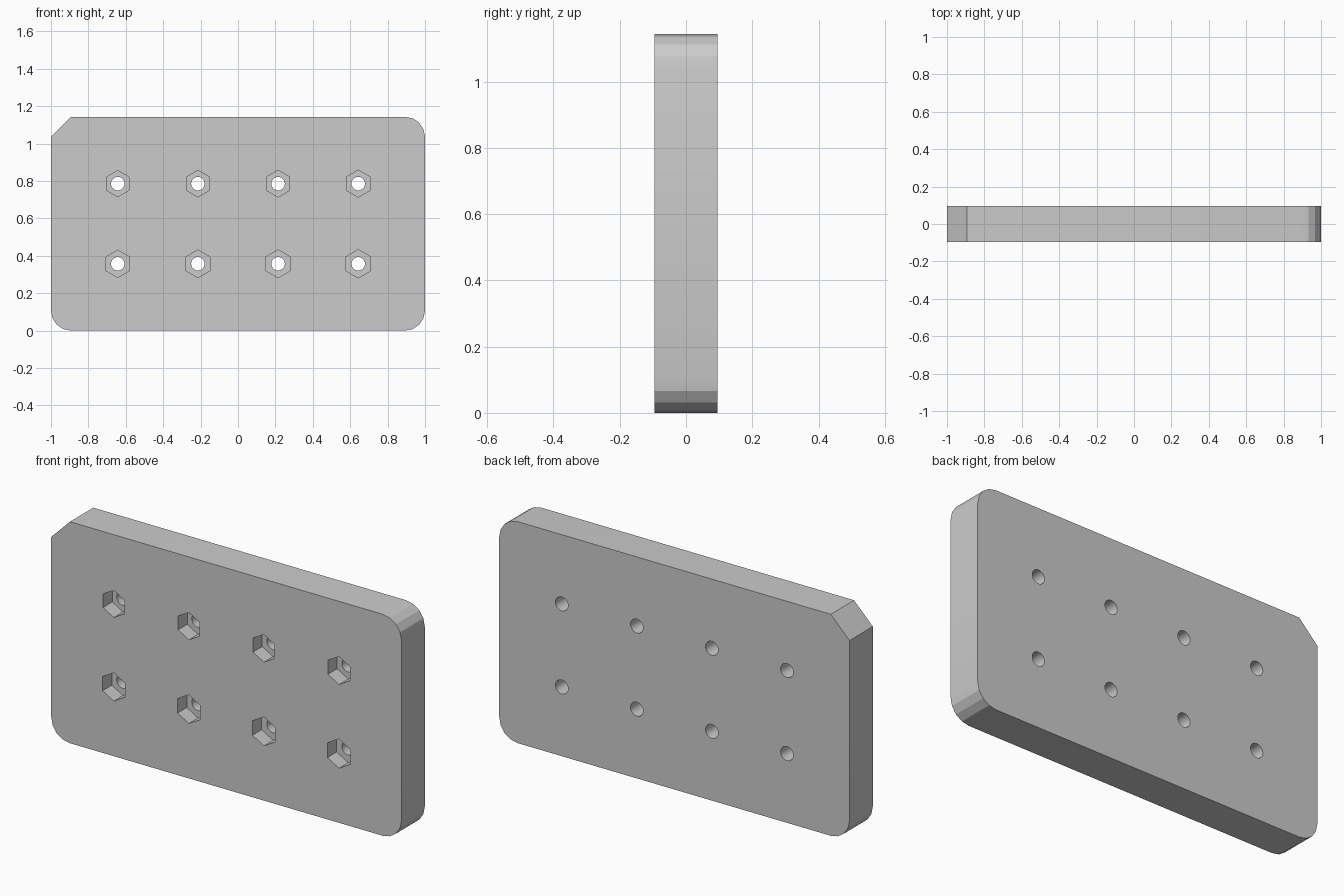
import bpy, bmesh
from math import pi, sin, cos
from mathutils import Matrix, Vector

WIDTH, HEIGHT, DEPTH = 2.0, 1.143, 0.19
CORNER = 0.107
PITCH = 0.4286
POCKET_DEPTH = 0.075
SCREW_RADIUS = 0.036

default = bpy.data.objects.get("Cube")
if default:
    bpy.data.objects.remove(default, do_unlink=True)


def mesh_object(name, bm):
    bmesh.ops.recalc_face_normals(bm, faces=bm.faces)
    mesh = bpy.data.meshes.new(name)
    bm.to_mesh(mesh)
    bm.free()
    obj = bpy.data.objects.new(name, mesh)
    bpy.context.collection.objects.link(obj)
    return obj


def outline():
    """Three rounded corners and one clipped corner, counter-clockwise."""
    half, inset = WIDTH / 2, CORNER
    centres = [(half - inset, HEIGHT - inset), (-half + inset, HEIGHT - inset),
               (-half + inset, inset), (half - inset, inset)]
    points = []
    for quarter, (cx, cz) in enumerate(centres):
        steps = 1 if quarter == 1 else 4
        for i in range(steps + 1):
            a = (quarter + i / steps) * pi / 2
            points.append((cx + CORNER * cos(a), cz + CORNER * sin(a)))
    return points


def add_prism(bm, x, z, radius, sides, y_min, y_max):
    """Prism along y with a corner pointing straight up."""
    place = (Matrix.Translation((x, (y_min + y_max) / 2, z))
             @ Matrix.Rotation(pi / 2, 4, 'X'))
    made = bmesh.ops.create_cone(bm, cap_ends=True, segments=sides, radius1=radius,
                                 radius2=radius, depth=y_max - y_min)
    verts = made["verts"]
    # Orient the first corner along the prism's local y before standing it up
    first = max(verts, key=lambda v: v.co.y)
    turn = Vector((first.co.x, first.co.y)).angle_signed(Vector((0, 1)))
    spin = Matrix.Rotation(-turn, 4, 'Z')
    bmesh.ops.transform(bm, matrix=place @ spin, verts=verts)


# Plate body
bm = bmesh.new()
face = bm.faces.new([bm.verts.new((x, -DEPTH / 2, z)) for x, z in outline()])
extruded = bmesh.ops.extrude_face_region(bm, geom=[face])
back = [g for g in extruded["geom"] if isinstance(g, bmesh.types.BMVert)]
bmesh.ops.translate(bm, verts=back, vec=(0, DEPTH, 0))
plate = mesh_object("drilled_plate", bm)

# Hexagonal nut pockets and screw holes, slightly larger from one to the next
pockets, screws = bmesh.new(), bmesh.new()
for row in range(2):
    for col in range(4):
        x = (col - 1.5) * PITCH
        z = HEIGHT / 2 + (0.5 - row) * PITCH
        size = 0.070 + 0.0008 * (row * 4 + col)
        add_prism(pockets, x, z, size, 6, -DEPTH, -DEPTH / 2 + POCKET_DEPTH)
        add_prism(screws, x, z, SCREW_RADIUS, 32, -DEPTH, DEPTH)

# Cut the pockets, then the through holes
for name, cutter_mesh in (("pocket_cutter", pockets), ("screw_cutter", screws)):
    cutter = mesh_object(name, cutter_mesh)
    cutter.hide_render = True
    cut = plate.modifiers.new(name, 'BOOLEAN')
    cut.operation, cut.solver, cut.object = 'DIFFERENCE', 'EXACT', cutter
    bpy.ops.object.select_all(action='DESELECT')
    plate.select_set(True)
    bpy.context.view_layer.objects.active = plate
    bpy.ops.object.modifier_apply(modifier=cut.name)
    bpy.data.objects.remove(cutter, do_unlink=True)

# Smooth hole walls, faceted plate corners
bpy.ops.object.shade_smooth_by_angle(angle=pi / 12)
